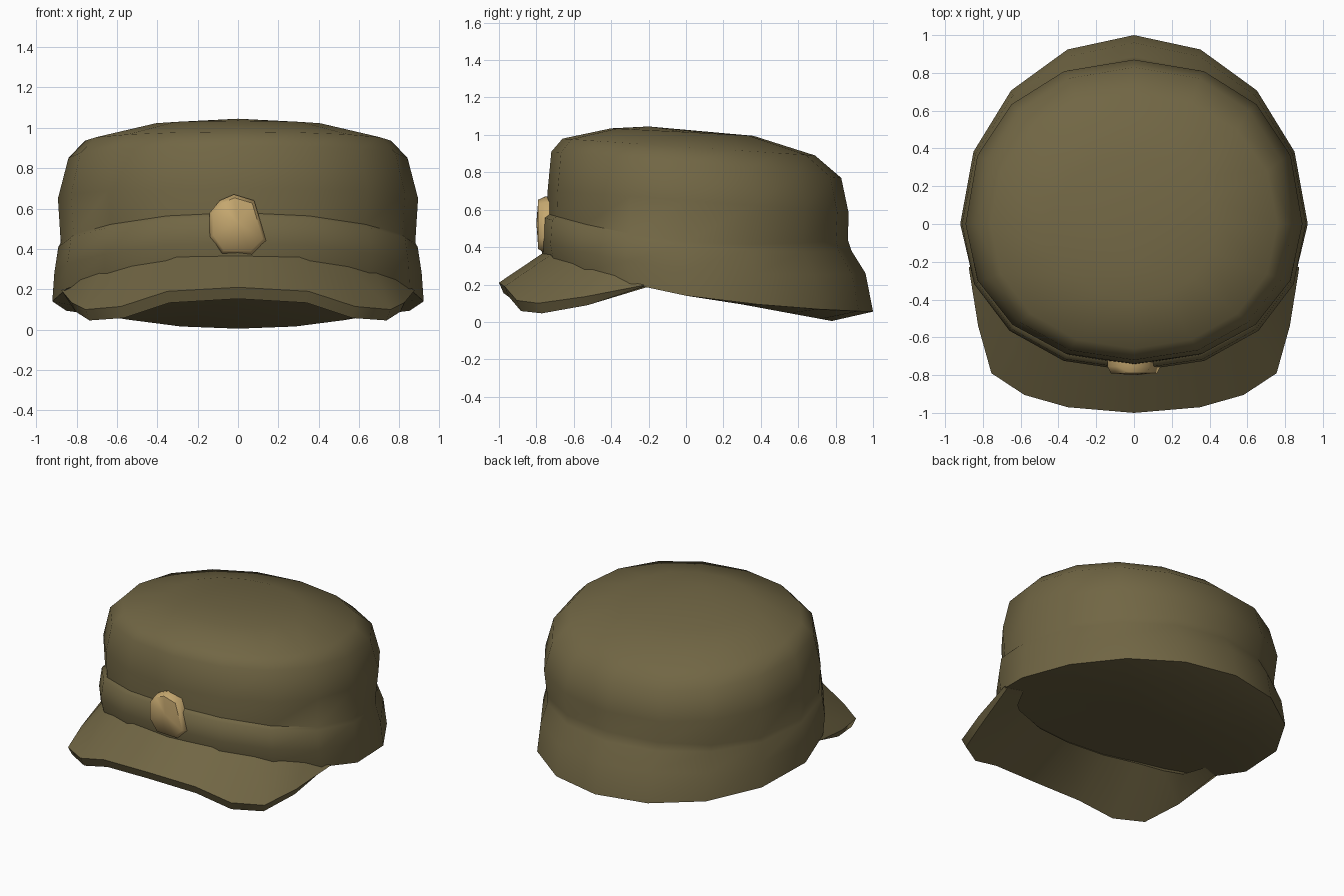
import bpy, bmesh, math

if "Cube" in bpy.data.objects:
    bpy.data.objects.remove(bpy.data.objects["Cube"])

SIDES = 16


def material(name, rgb):
    m = bpy.data.materials.new(name)
    m.diffuse_color = (*rgb, 1)
    m.use_nodes = True
    m.node_tree.nodes["Principled BSDF"].inputs["Base Color"].default_value = m.diffuse_color
    return m


olive = material("olive cloth", (0.165, 0.133, 0.058))
tan = material("tan metal", (0.56, 0.39, 0.16))


def finish(bm, name, mat, angle):
    bmesh.ops.recalc_face_normals(bm, faces=bm.faces)
    me = bpy.data.meshes.new(name)
    bm.to_mesh(me)
    bm.free()
    ob = bpy.data.objects.new(name, me)
    bpy.context.collection.objects.link(ob)
    me.materials.append(mat)
    bpy.ops.object.select_all(action='DESELECT')
    ob.select_set(True)
    bpy.context.view_layer.objects.active = ob
    bpy.ops.object.shade_smooth_by_angle(angle=math.radians(angle))
    return ob


def ring(bm, rx, yf, yb, zf, zm, zb, sq_front=2.0, sq_back=2.0):
    """Egg-shaped ring whose height runs from front through middle to back."""
    out = []
    for i in range(SIDES):
        a = 2 * math.pi * i / SIDES
        e = 2 / (sq_back if math.sin(a) > 0 else sq_front)
        c, s = (math.copysign(abs(v) ** e, v) for v in (math.cos(a), math.sin(a)))
        y = s * (yb if s > 0 else -yf)
        z = zm + (zb - zf) / 2 * s + ((zb + zf) / 2 - zm) * s * s
        out.append(bm.verts.new((rx * c, y, z)))
    return out


def bridge(bm, a, b, closed=True):
    n = len(a)
    for i in range(n if closed else n - 1):
        j = (i + 1) % n
        bm.faces.new((a[i], a[j], b[j], b[i]))


def fan(bm, loop, centre):
    c = bm.verts.new(centre)
    for i in range(len(loop)):
        bm.faces.new((loop[i], loop[(i + 1) % len(loop)], c))


# Cap body: underside, flared band and soft crown in one loft
# columns: half width, front y, back y, front z, middle z, back z, squareness
profile = [
    (.74, -.62, .78, .30, .15, .005),
    (.92, -.765, 1.0, .34, .14, .055),
    (.91, -.78, .96, .43, .28, .26, 2.15),
    (.89, -.77, .885, .56, .41, .38, 2.15),
    (.878, -.745, .865, .58, .43, .44, 2.1, 2.1),
    (.892, -.74, .87, .70, .65, .58, 2.12, 2.18),
    (.84, -.72, .83, .91, .85, .77, 2.12, 2.15),
    (.76, -.66, .69, .98, .935, .89, 2.1, 2.1),
    (.44, -.40, .36, 1.035, 1.015, .995),
]
bm = bmesh.new()
rings = [ring(bm, *p) for p in profile]
for a, b in zip(rings, rings[1:]):
    bridge(bm, a, b)
fan(bm, rings[0], (0, .1, .19))
fan(bm, rings[-1], (0, -.2, 1.045))
finish(bm, "cap_body", olive, 50)

# Drooping brim: half outlines mirrored across x, thinning to nothing at the ends
outer = [(0, -1.0, .21), (.35, -.97, .19), (.58, -.905, .115),
         (.755, -.79, .10), (.825, -.54, .135), (.875, -.23, .195)]
inner = [(0, -.74, .385), (.3, -.70, .375), (.52, -.58, .34),
         (.68, -.48, .295), (.78, -.38, .25), (.86, -.22, .20)]
fade = [1, 1, 1, .95, .8, .1]


def mirrored(bm, pts, scale=1.0, drop=0.0):
    half = [(x * scale, y * scale, z - drop * f) for (x, y, z), f in zip(pts, fade)]
    return [bm.verts.new(p) for p in [(-x, y, z) for x, y, z in half[:0:-1]] + half]


bm = bmesh.new()
strips = [mirrored(bm, inner), mirrored(bm, outer),
          mirrored(bm, outer, .975, .057), mirrored(bm, inner, .87, .09)]
for a, b in zip(strips, strips[1:] + strips[:1]):
    bridge(bm, a, b, closed=False)
for end in (0, -1):
    bm.faces.new([s[end] for s in strips])
finish(bm, "brim", olive, 45)

# Rounded badge on the front of the band
outline = [(-.02, .67), (.08, .64), (.14, .44), (.07, .37),
           (-.08, .375), (-.14, .46), (-.14, .58), (-.09, .64)]
bm = bmesh.new()
layers = []
for y, k in ((-.70, 1.0), (-.755, 1.0), (-.79, .88)):
    layers.append([bm.verts.new((x * k, y, .53 + (z - .53) * k)) for x, z in outline])
for a, b in zip(layers, layers[1:]):
    bridge(bm, a, b)
bm.faces.new(layers[0])
fan(bm, layers[-1], (0, -.80, .53))
finish(bm, "badge", tan, 60)
